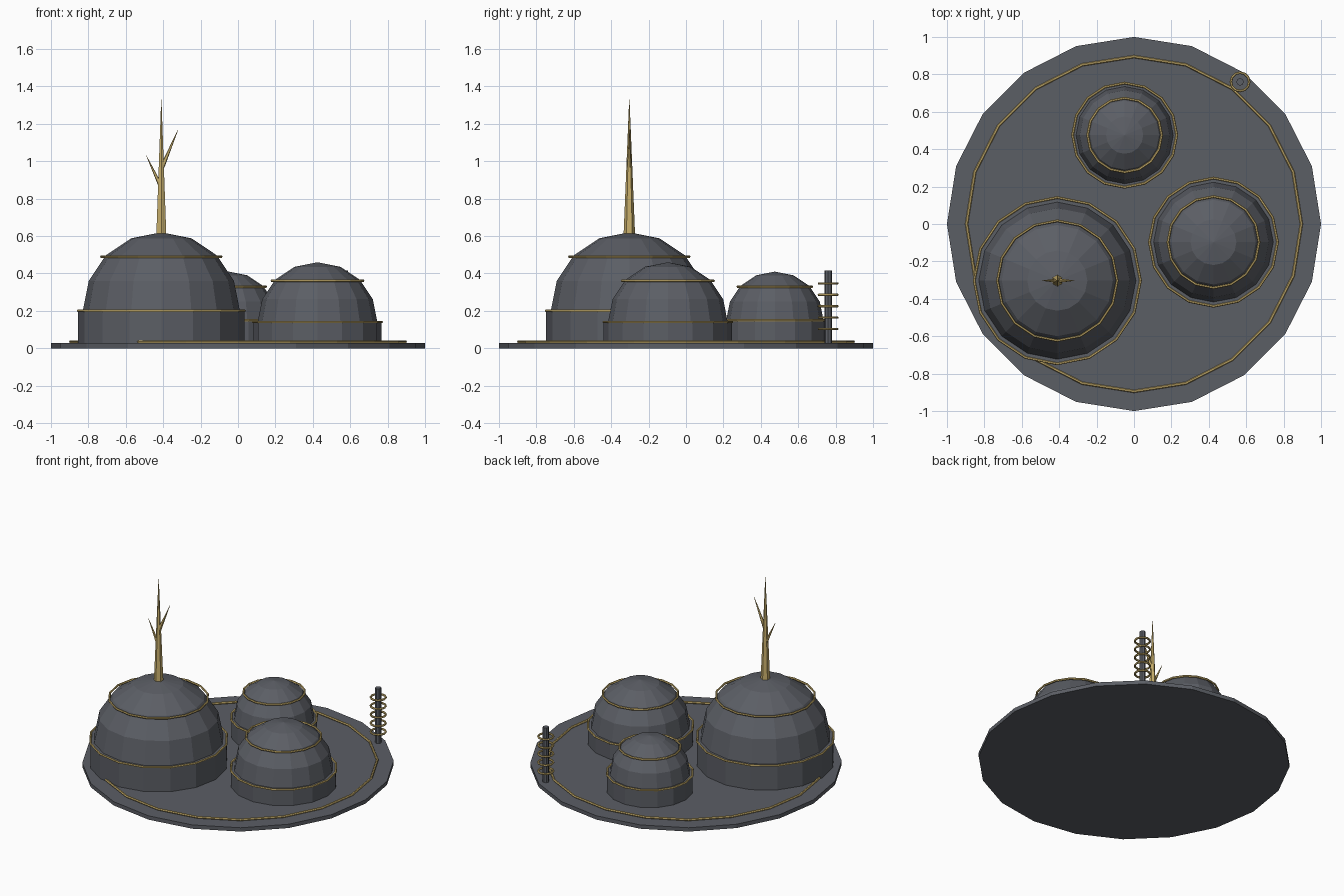
import bpy, bmesh
from math import sin, cos, pi, radians
from mathutils import Vector

if "Cube" in bpy.data.objects:
    bpy.data.objects.remove(bpy.data.objects["Cube"], do_unlink=True)


def material(name, rgb):
    mat = bpy.data.materials.new(name)
    mat.use_nodes = True
    mat.diffuse_color = (*rgb, 1)
    mat.node_tree.nodes["Principled BSDF"].inputs["Base Color"].default_value = (*rgb, 1)
    return mat


slate = material("dark slate", (0.105, 0.112, 0.13))
gold = material("pale gold", (0.58, 0.43, 0.15))
BASE_TOP = 0.027


def finish(name, bm, mat):
    bmesh.ops.recalc_face_normals(bm, faces=bm.faces)
    mesh = bpy.data.meshes.new(name)
    bm.to_mesh(mesh)
    bm.free()
    mesh.materials.append(mat)
    obj = bpy.data.objects.new(name, mesh)
    bpy.context.collection.objects.link(obj)
    return obj


def lathe(name, profile, sides, mat, closed=False, at=(0, 0)):
    """Revolve (radius, height) points; ends are capped unless the profile is closed."""
    bm = bmesh.new()
    rings = []
    for r, z in profile:
        rings.append([bm.verts.new((at[0] + r * cos(2 * pi * i / sides),
                                    at[1] + r * sin(2 * pi * i / sides), z))
                      for i in range(sides)])
    pairs = list(zip(rings, rings[1:]))
    if closed:
        pairs.append((rings[-1], rings[0]))
    for a, b in pairs:
        for i in range(sides):
            j = (i + 1) % sides
            bm.faces.new((a[i], a[j], b[j], b[i]))
    if not closed:
        bm.faces.new(rings[0])
        bm.faces.new(rings[-1])
    bmesh.ops.remove_doubles(bm, verts=bm.verts, dist=0.0005)
    return finish(name, bm, mat)


def ring(name, at, radius, z, sides, tube=0.007):
    section = [(radius + tube * cos(k * pi / 3), z + tube * sin(k * pi / 3)) for k in range(6)]
    return lathe(name, section, sides, gold, True, at)


def spike(name, start, end, radius, sides=5):
    """Pointed cone between two points."""
    start, end = Vector(start), Vector(end)
    bm = bmesh.new()
    bmesh.ops.create_cone(bm, cap_ends=True, segments=sides, radius1=radius,
                          radius2=0.001, depth=(end - start).length)
    turn = Vector((0, 0, 1)).rotation_difference(end - start).to_matrix()
    bmesh.ops.rotate(bm, verts=bm.verts, matrix=turn)
    bmesh.ops.translate(bm, verts=bm.verts, vec=(start + end) / 2)
    return finish(name, bm, gold)


# Ground disc with inlaid border
lathe("ground_disc", [(1, 0), (1, BASE_TOP)], 20, slate)
ring("ground_border", (0, 0), 0.895, 0.035, 20, 0.008)

# Domes: drum wall, ledge and faceted hemisphere, with two trim rings each
for label, at, r, wall, h in [("large", (-0.41, -0.303), 0.42, 0.445, 0.2),
                              ("medium", (0.425, -0.097), 0.32, 0.343, 0.14),
                              ("small", (-0.05, 0.475), 0.26, 0.279, 0.15)]:
    profile = [(wall, BASE_TOP - 0.007), (wall, h)]
    for step in range(5):
        a = radians(22.5 * step)
        profile.append((max(r * cos(a), 0.0001), h + r * sin(a)))
    lathe(label + "_dome", profile, 16, slate, at=at)
    ring(label + "_lower_trim", at, wall, h, 16)
    ring(label + "_upper_trim", at, r * 0.763, h + r * 0.69, 16)

# Branching mast on the large dome
mx, my = -0.41, -0.303
spike("mast", (mx, my, 0.6), (mx, my, 1.33), 0.031, 6)
spike("mast_left_branch", (mx + 0.005, my, 0.97), (mx + 0.09, my, 1.17), 0.013)
spike("mast_right_branch", (mx - 0.005, my, 0.87), (mx - 0.08, my, 1.03), 0.012)

# Coil post at the rim
post = (0.567, 0.76)
lathe("coil_post", [(0.02, 0.01), (0.02, 0.415)], 8, slate, at=post)
for k in range(5):
    ring(f"coil_ring_{k + 1}", post, 0.049, 0.103 + 0.061 * k, 12)
